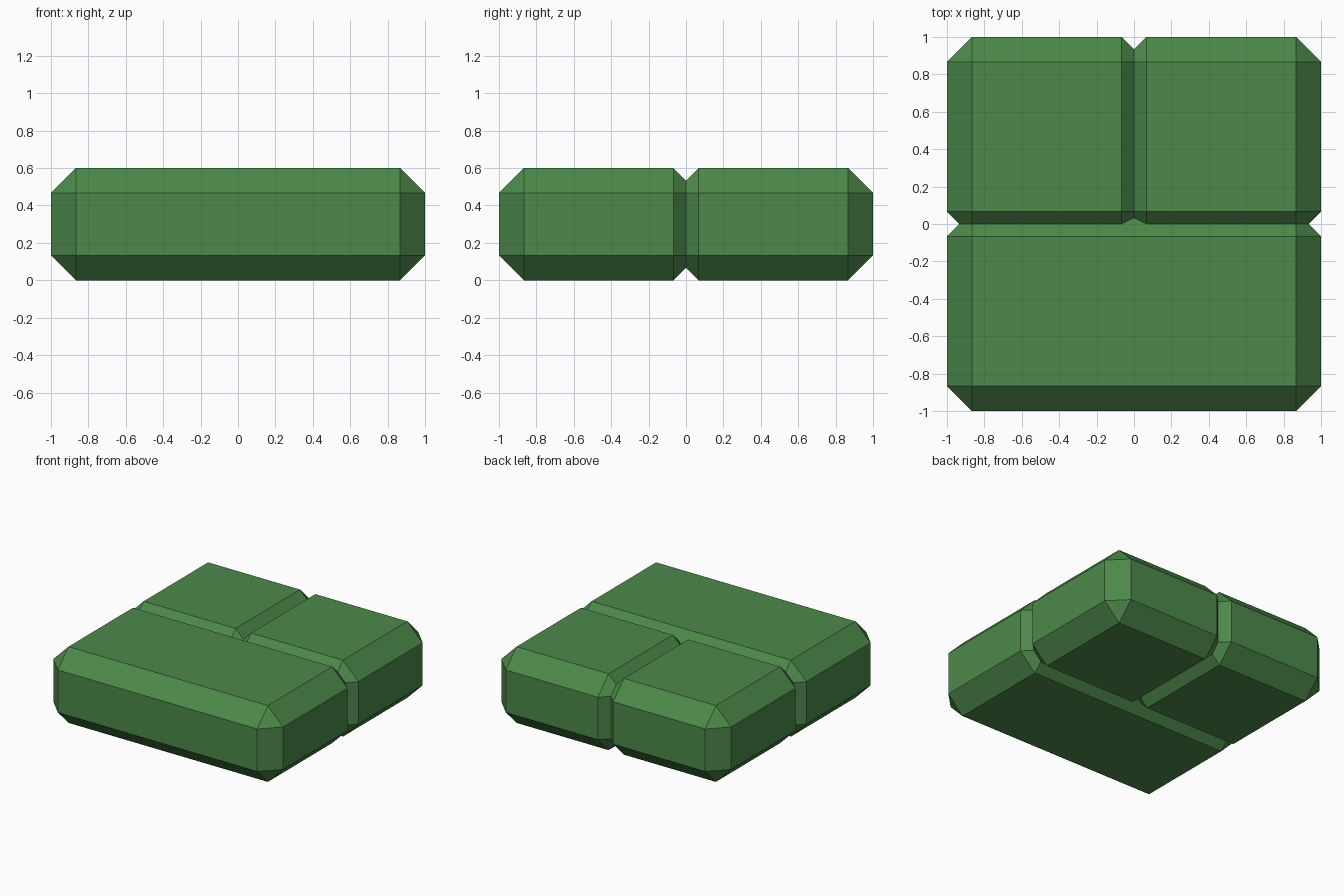
import bpy
import bmesh

if "Cube" in bpy.data.objects:
    bpy.data.objects.remove(bpy.data.objects["Cube"])

BEVEL = 0.133      # chamfer on every edge
LAP = BEVEL / 2    # bricks overlap by this much past the joints, leaving V grooves
HEIGHT = 0.6

green = bpy.data.materials.new("moss_green")
green.diffuse_color = (0.073, 0.25, 0.069, 1)
green.use_nodes = True
green.node_tree.nodes["Principled BSDF"].inputs["Base Color"].default_value = green.diffuse_color


def brick(name, x0, x1, y0, y1):
    """Chamfered block standing on the ground."""
    bm = bmesh.new()
    bmesh.ops.create_cube(bm, size=1)
    for v in bm.verts:
        v.co.x = x1 if v.co.x > 0 else x0
        v.co.y = y1 if v.co.y > 0 else y0
        v.co.z = HEIGHT if v.co.z > 0 else 0
    bmesh.ops.bevel(bm, geom=list(bm.edges), offset=BEVEL, offset_type='OFFSET',
                    segments=1, profile=0.5, affect='EDGES')
    bmesh.ops.recalc_face_normals(bm, faces=list(bm.faces))
    mesh = bpy.data.meshes.new(name)
    bm.to_mesh(mesh)
    bm.free()
    mesh.materials.append(green)
    obj = bpy.data.objects.new(name, mesh)
    bpy.context.collection.objects.link(obj)
    return obj


# one wide brick in front, two square bricks behind
brick("front_brick", -1, 1, -1, LAP)
brick("back_left_brick", -1, LAP, -LAP, 1)
brick("back_right_brick", -LAP, 1, -LAP, 1)
